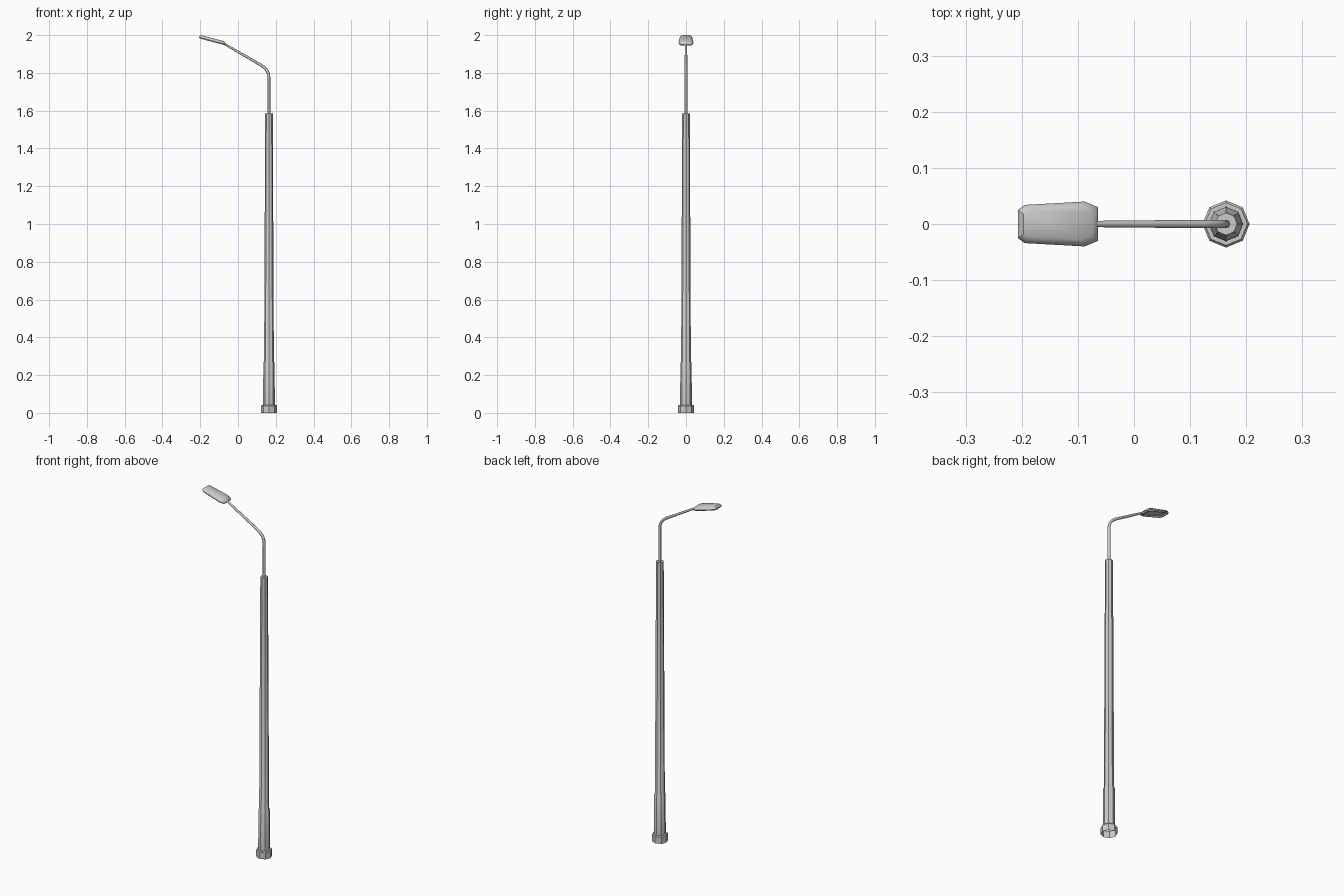
import bpy, bmesh, math
from mathutils import Vector

if "Cube" in bpy.data.objects:
    bpy.data.objects.remove(bpy.data.objects["Cube"])

POLE_X = 0.164


def finish(name, bm, angle=30):
    bmesh.ops.recalc_face_normals(bm, faces=bm.faces)
    mesh = bpy.data.meshes.new(name)
    bm.to_mesh(mesh)
    bm.free()
    obj = bpy.data.objects.new(name, mesh)
    bpy.context.collection.objects.link(obj)
    bpy.ops.object.select_all(action='DESELECT')
    obj.select_set(True)
    bpy.context.view_layer.objects.active = obj
    bpy.ops.object.shade_smooth_by_angle(angle=math.radians(angle))
    return obj


def loft(name, rings, cap_start=False, cap_end=False, angle=30):
    """Skin a list of closed rings of points."""
    bm = bmesh.new()
    loops = [[bm.verts.new(p) for p in ring] for ring in rings]
    for a, b in zip(loops, loops[1:]):
        n = len(a)
        for i in range(n):
            j = (i + 1) % n
            bm.faces.new((a[i], a[j], b[j], b[i]))
    if cap_start:
        bm.faces.new(loops[0])
    if cap_end:
        bm.faces.new(loops[-1])
    return finish(name, bm, angle)


def octagon(r, z):
    return [(POLE_X + r * math.cos(k * math.pi / 4),
             r * math.sin(k * math.pi / 4), z) for k in range(8)]


# Base collar, open underneath
loft("base_collar", [octagon(r, z) for r, z in
     [(0.042, 0), (0.042, 0.037), (0.038, 0.042), (0.029, 0.042)]])

# Lower sleeve and tapering shaft
loft("pole_shaft", [octagon(r, z) for r, z in
     [(0.031, 0.03), (0.030, 0.264), (0.026, 0.272), (0.020, 1.585)]],
     cap_end=True)

# Bent arm: straight riser, rounded elbow, sloping reach
start, corner, end = (Vector((POLE_X, 0, 1.775)), Vector((POLE_X, 0, 1.815)),
                      Vector((0.122, 0, 1.841)))
path = [Vector((POLE_X, 0, 1.58))]
for k in range(6):
    t = k / 5
    path.append(start * (1 - t) ** 2 + corner * 2 * t * (1 - t) + end * t * t)
path.append(Vector((-0.085, 0, 1.961)))
rings = []
for i, p in enumerate(path):
    d = (path[min(i + 1, len(path) - 1)] - path[max(i - 1, 0)]).normalized()
    side = Vector((0, 1, 0))
    up = d.cross(side)
    r = 0.0075 if i < len(path) - 1 else 0.0055
    rings.append([p + r * (side * math.cos(a) + up * math.sin(a))
                  for a in (k * math.pi / 4 for k in range(8))])
loft("bent_arm", rings, cap_start=True, cap_end=True, angle=50)

# Lamp head: tapered outline stacked from recessed glass up to a domed top
half = [(-0.207, 0.025), (-0.195, 0.034), (-0.088, 0.040), (-0.064, 0.030)]
outline = half + [(x, -y) for x, y in reversed(half)]


def lamp_ring(sx, sy, h):
    cx = -0.138
    ring = []
    for x, y in outline:
        px = cx + (x - cx) * sx
        ring.append((px, y * sy, 1.983 - 0.265 * (px + 0.207) + h))
    return ring


loft("lamp_head", [lamp_ring(*v) for v in
     [(0.82, 0.74, 0.006), (0.86, 0.80, 0.0), (0.96, 0.93, 0.0),
      (1.0, 1.0, 0.006), (0.96, 0.93, 0.013), (0.86, 0.70, 0.020)]],
     cap_start=True, cap_end=True, angle=40)
